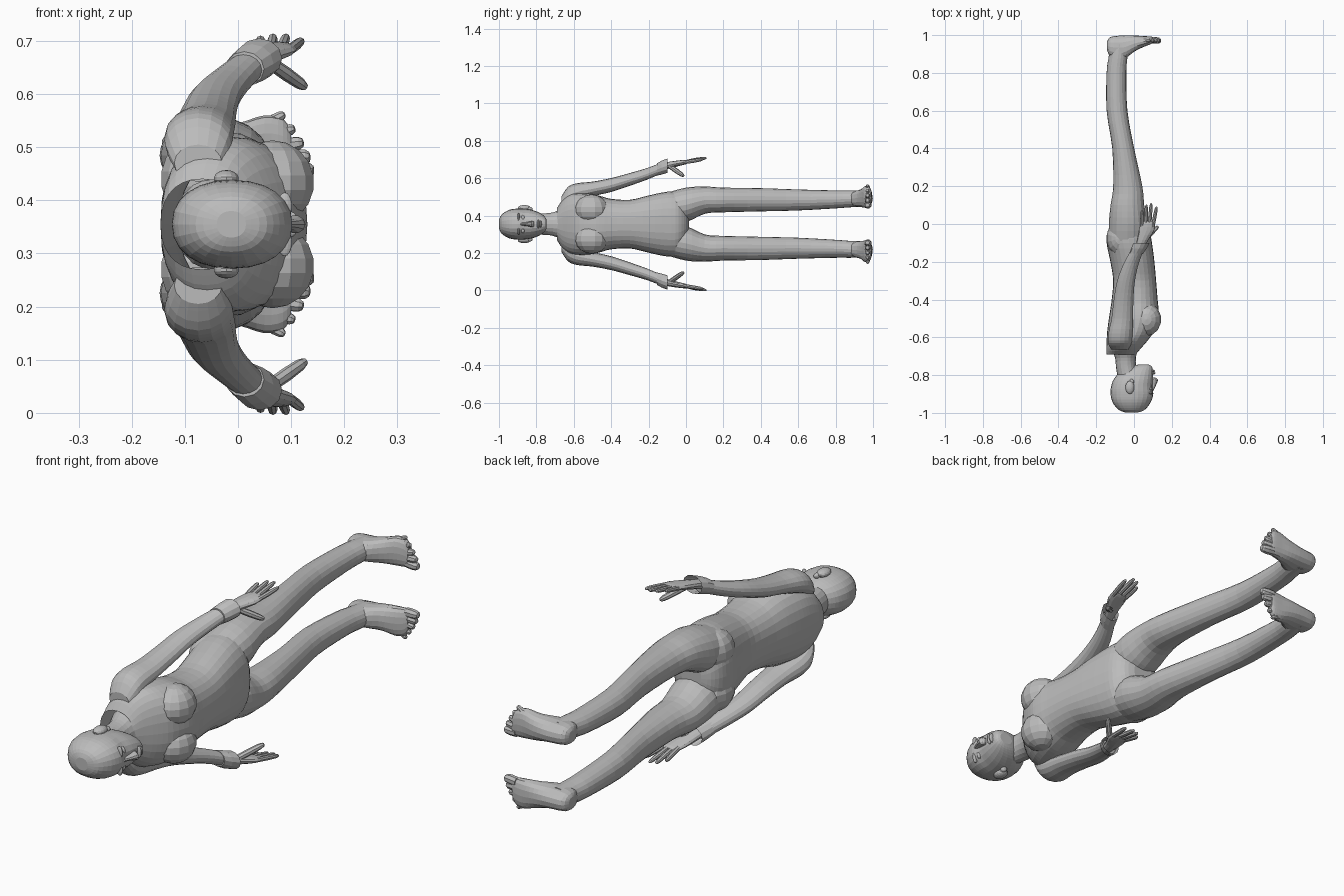
import bpy, bmesh, math
from mathutils import Vector

MID = 0.355  # height of the body's symmetry plane
skin = bpy.data.materials.new("plain_grey")
skin.diffuse_color = (0.5, 0.5, 0.5, 1)


def finish(bm, name, mirror):
    bmesh.ops.recalc_face_normals(bm, faces=bm.faces)
    me = bpy.data.meshes.new(name)
    bm.to_mesh(me)
    bm.free()
    me.materials.append(skin)
    ob = bpy.data.objects.new(name, me)
    ob.location.z = MID
    bpy.context.collection.objects.link(ob)
    if mirror:
        m = ob.modifiers.new("mirror", 'MIRROR')
        m.use_axis = (False, False, True)
        m.use_mirror_merge = False
    return ob


def spline(rows, sub):
    """Smoothly resample a list of stations."""
    out = []
    for i in range(len(rows) - 1):
        p = [rows[max(0, min(len(rows) - 1, i + k))] for k in (-1, 0, 1, 2)]
        for s in range(sub):
            t = s / sub
            out.append([0.5 * (2 * b + (c - a) * t + (2 * a - 5 * b + 4 * c - d) * t * t
                        + (3 * b - a - 3 * c + d) * t ** 3) for a, b, c, d in zip(*p)])
    return out + [list(rows[-1])]


def loft(name, rows, normal='Y', sides=20, sub=3, power=2.0, mirror=True, caps=(True, True)):
    """Stations are x, y, offset from the symmetry plane, radius a, radius b."""
    bm = bmesh.new()
    rows = spline(rows, sub)
    n = {'Y': Vector((0, 1, 0)), 'X': Vector((1, 0, 0))}.get(normal)
    if n is None:
        n = (Vector(rows[-1][:3]) - Vector(rows[0][:3])).normalized()
    ref = Vector((0, 1, 0)) if normal == 'X' else Vector((1, 0, 0))
    a = (ref - n * ref.dot(n)).normalized()
    b = n.cross(a)
    if b.z < 0:
        b = -b
    rings = []
    for x, y, w, ra, rb in rows:
        ring = []
        for k in range(sides):
            t = 2 * math.pi * k / sides
            c, s = math.cos(t), math.sin(t)
            u = math.copysign(abs(c) ** (2 / power), c) * ra
            v = math.copysign(abs(s) ** (2 / power), s) * rb
            ring.append(bm.verts.new(Vector((x, y, w)) + a * u + b * v))
        rings.append(ring)
    for r, q in zip(rings, rings[1:]):
        for k in range(sides):
            j = (k + 1) % sides
            bm.faces.new((r[k], r[j], q[j], q[k]))
    if caps[0]:
        bm.faces.new(rings[0])
    if caps[1]:
        bm.faces.new(rings[-1])
    return finish(bm, name, mirror)


def body(rows):
    """y, back x, front x, half width -> stations."""
    return [((b + f) / 2, y, 0, (f - b) / 2, h) for y, b, f, h in rows]


def digit(name, p, q, r):
    """Rounded finger or toe."""
    rows = []
    for t, k in ((0, 1), (.5, 1.05), (.85, .9), (.97, .6), (1, .25)):
        rows.append([a + (b - a) * t for a, b in zip(p, q)] + [r * k, r * k])
    return loft(name, rows, normal='path', sides=8, sub=1)


def ball(name, loc, size, mirror=False):
    bm = bmesh.new()
    bmesh.ops.create_uvsphere(bm, u_segments=14, v_segments=9, radius=1)
    for v in bm.verts:
        v.co = Vector([c * s + l for c, s, l in zip(v.co, size, loc)])
    return finish(bm, name, mirror)


# torso, open at the collar
loft("torso", body([
    (-.69, -.145, .01, .085), (-.66, -.146, .035, .13), (-.62, -.145, .07, .158),
    (-.57, -.142, .105, .165), (-.50, -.133, .128, .16), (-.45, -.125, .13, .148),
    (-.40, -.118, .125, .135), (-.30, -.11, .117, .13), (-.20, -.125, .108, .153),
    (-.10, -.145, .095, .173), (-.04, -.14, .082, .165), (0, -.115, .05, .10),
    (.015, -.08, .01, .05)]), sides=28, power=2.3, mirror=False, caps=(False, True))
ball("breast", (.065, -.505, .078), (.08, .09, .08), True)
ball("buttock", (-.075, -.075, .085), (.072, .095, .08), True)

# neck and head
loft("neck", body([(-.82, -.085, .03, .058), (-.76, -.095, .012, .058), (-.71, -.10, .01, .064),
                   (-.66, -.12, .02, .085)]), sides=18, mirror=False)
loft("head", body([
    (-.999, -.04, .015, .025), (-.985, -.08, .055, .052), (-.945, -.113, .088, .076),
    (-.90, -.124, .102, .083), (-.86, -.121, .098, .082), (-.82, -.106, .101, .075),
    (-.78, -.07, .10, .059), (-.755, -.02, .095, .04), (-.745, .02, .08, .022)]),
    sides=24, power=2.2, mirror=False)

# face details
loft("nose", [(.09, -.885, 0, .012, .008), (.102, -.85, 0, .016, .011),
              (.108, -.825, 0, .019, .017), (.098, -.812, 0, .012, .013)],
     sides=10, sub=2, mirror=False)
ball("brow", (.088, -.895, .034), (.014, .007, .026), True)
ball("eye", (.085, -.872, .033), (.012, .009, .016), True)
ball("upper_lip", (.100, -.790, 0), (.014, .007, .024))
ball("lower_lip", (.098, -.778, 0), (.014, .007, .020))
ball("ear", (-.022, -.865, .086), (.024, .035, .016), True)
ball("ear_lobe", (-.012, -.835, .081), (.012, .015, .012), True)

# arms, cuffs and hands
loft("arm", [
    (-.075, -.665, .115, .045, .035), (-.075, -.63, .15, .062, .05), (-.072, -.58, .172, .064, .047),
    (-.062, -.50, .188, .057, .039), (-.055, -.40, .209, .052, .037), (-.042, -.30, .239, .047, .034),
    (-.015, -.21, .268, .04, .031), (.022, -.13, .300, .033, .029)], sides=16)
loft("cuff", [(.012, -.155, .292, .037, .033), (.026, -.13, .302, .041, .037),
              (.040, -.10, .312, .043, .038)], sides=12, sub=1, caps=(True, False))
loft("palm", [(.025, -.14, .303, .022, .020), (.045, -.085, .316, .03, .018),
              (.066, -.035, .326, .041, .015), (.073, .0, .332, .037, .012),
              (.075, .012, .334, .03, .008)], sides=12, sub=2)
for name, bx, tx, ty, tw in (("little_finger", .044, .042, .072, .350), ("ring_finger", .062, .066, .102, .354),
                             ("middle_finger", .081, .091, .110, .354), ("index_finger", .099, .120, .092, .346)):
    digit(name, (bx, -.015, .329), (tx, ty, tw), .0095)
digit("thumb", (.055, -.085, .308), (.128, -.012, .257), .0125)

# legs
loft("leg", [
    (-.035, -.10, .088, .095, .08), (-.033, 0, .103, .10, .092), (-.035, .10, .128, .089, .073),
    (-.033, .20, .129, .077, .066), (-.057, .40, .130, .058, .062), (-.090, .60, .129, .055, .056),
    (-.093, .80, .132, .052, .048), (-.085, .88, .135, .050, .045), (-.078, .95, .135, .048, .043)],
    sides=20)

# feet: stations given as x, low y, high y, inner and outer offset
foot = [(-.143, .925, .965, .115, .158), (-.125, .885, .99, .098, .175), (-.06, .87, .998, .092, .180),
        (0, .912, .998, .088, .190), (.05, .937, .995, .085, .205), (.085, .95, .993, .085, .198),
        (.10, .958, .99, .09, .175)]
loft("foot", [(x, (a + b) / 2, (c + d) / 2, (b - a) / 2, (d - c) / 2) for x, a, b, c, d in foot],
     normal='X', sides=16, power=2.3)
for i in range(5):
    t = i / 4
    r = .018 - .008 * t
    digit("toe", (.085 - .035 * t, .975, .102 + .085 * t),
          (.143 - .055 * t ** 1.5, .97, .100 + .108 * t), r)
